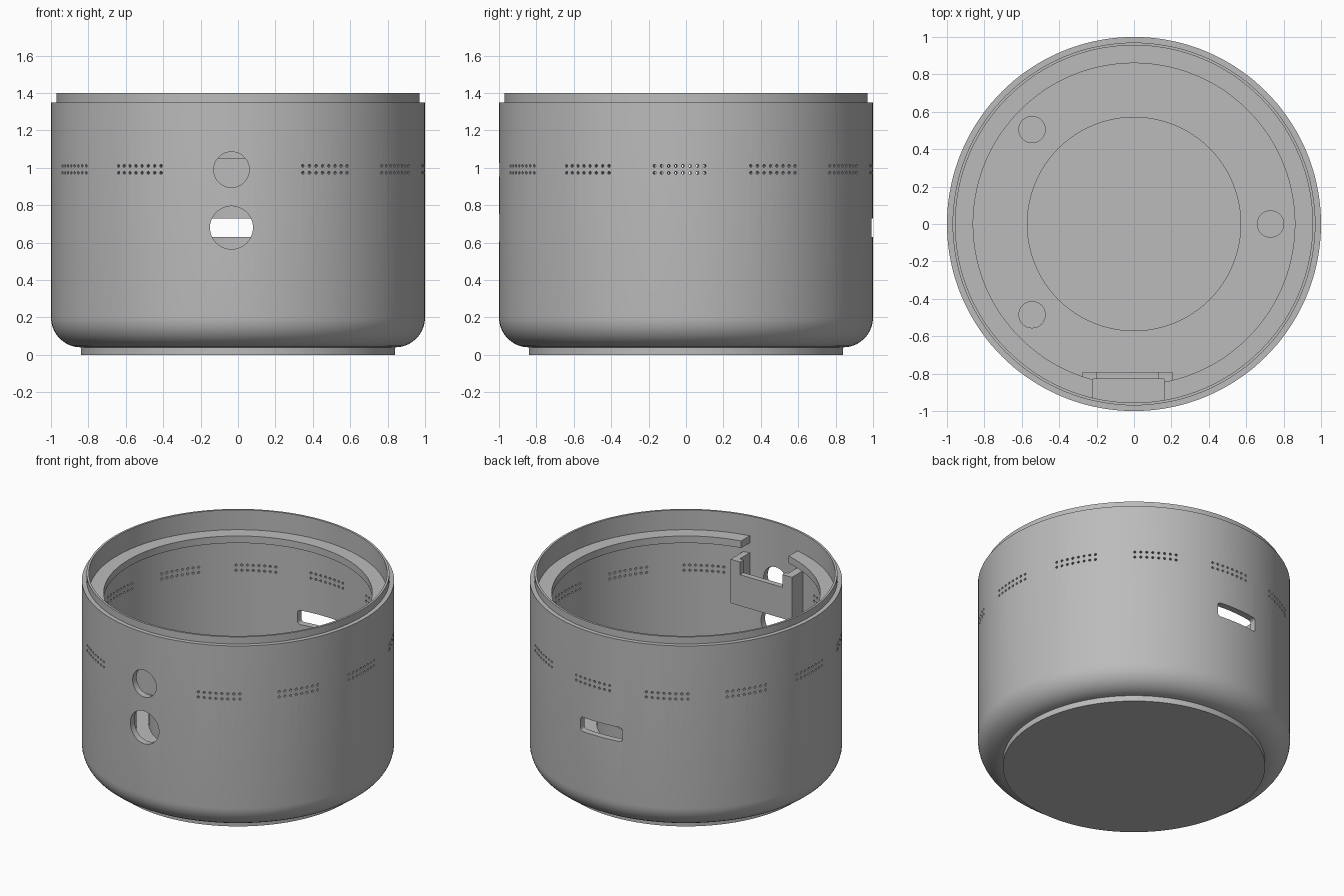
import bpy, bmesh
from math import sin, cos, radians, pi
from mathutils import Matrix, Vector

cube = bpy.data.objects.get("Cube")
if cube:
    bpy.data.objects.remove(cube, do_unlink=True)

grey = bpy.data.materials.new("plain_grey")
grey.use_nodes = True
COLOUR = (0.5, 0.5, 0.5, 1)
grey.diffuse_color = COLOUR
grey.node_tree.nodes["Principled BSDF"].inputs["Base Color"].default_value = COLOUR


def make(name, bm):
    bmesh.ops.recalc_face_normals(bm, faces=bm.faces)
    mesh = bpy.data.meshes.new(name)
    bm.to_mesh(mesh)
    bm.free()
    mesh.materials.append(grey)
    ob = bpy.data.objects.new(name, mesh)
    bpy.context.collection.objects.link(ob)
    return ob


def revolve(name, profile, closed=False, steps=144):
    """Turn an (r, z) profile around the z axis."""
    bm = bmesh.new()
    vs = [bm.verts.new((r, 0, z)) for r, z in profile]
    edges = [bm.edges.new(p) for p in zip(vs, vs[1:])]
    if closed:
        edges.append(bm.edges.new((vs[-1], vs[0])))
    bmesh.ops.spin(bm, geom=vs + edges, cent=(0, 0, 0), axis=(0, 0, 1),
                   angle=2 * pi, steps=steps, use_duplicate=False)
    bmesh.ops.remove_doubles(bm, verts=bm.verts, dist=1e-4)
    return make(name, bm)


def add_box(bm, x0, x1, y0, y1, z0, z1):
    m = Matrix.Translation(((x0 + x1) / 2, (y0 + y1) / 2, (z0 + z1) / 2))
    m = m @ Matrix.Diagonal((x1 - x0, y1 - y0, z1 - z0, 1))
    return bmesh.ops.create_cube(bm, size=1, matrix=m)["verts"]


def add_rod(bm, centre, axis, radius, depth, sides):
    rot = Vector(axis).to_track_quat("Z", "Y").to_matrix().to_4x4()
    bmesh.ops.create_cone(bm, cap_ends=True, segments=sides, radius1=radius,
                          radius2=radius, depth=depth,
                          matrix=Matrix.Translation(centre) @ rot)


def cut(ob, bm):
    """Subtract the solids in bm and bake the result."""
    cutter = make("cutter", bm)
    cutter.hide_render = True
    mod = ob.modifiers.new("cut", "BOOLEAN")
    mod.operation, mod.solver, mod.object = "DIFFERENCE", "EXACT", cutter
    dg = bpy.context.evaluated_depsgraph_get()
    mesh = bpy.data.meshes.new_from_object(ob.evaluated_get(dg))
    ob.modifiers.clear()
    ob.data = mesh
    bpy.data.objects.remove(cutter, do_unlink=True)


def smooth(ob):
    ob.data.shade_smooth()
    ob.data.set_sharp_from_angle(angle=radians(30))


WALL, FLOOR = 0.955, 0.34

# Housing: foot, rounded bottom edge, stepped rim and thick floor
arc = [(0.84 + 0.16 * sin(a), 0.2 - 0.16 * cos(a))
       for a in (radians(9 * i) for i in range(11))]
housing = revolve("housing", [(0, 0), (0.84, 0)] + arc + [
    (1, 1.35), (0.97, 1.35), (0.97, 1.4), (WALL, 1.4), (WALL, FLOOR), (0, FLOOR)])

# Front round openings and the rounded rear slot
openings = bmesh.new()
add_rod(openings, (-0.035, -1, 0.99), (0, 1, 0), 0.095, 0.3, 48)
add_rod(openings, (-0.035, -1, 0.68), (0, 1, 0), 0.115, 0.3, 48)
slot = add_box(openings, -0.19, 0.13, 0.85, 1.15, 0.63, 0.73)
corners = {e for v in slot for e in v.link_edges
           if abs(e.verts[0].co.y - e.verts[1].co.y) > 0.1}
bmesh.ops.bevel(openings, geom=list(corners), offset=0.02, segments=4,
                profile=0.5, affect="EDGES")

# Vent holes: groups of two rows, skipping the front
for group in range(12):
    if group == 9:
        continue
    for col in range(8):
        a = radians(30 * group - 2 + (col - 3.5) * 2.2)
        d = Vector((cos(a), sin(a), 0))
        for z in (0.973, 1.01):
            add_rod(openings, d * 0.98 + Vector((0, 0, z)), d, 0.008, 0.1, 10)
cut(housing, openings)
smooth(housing)

# Inner ledge with a gap above the bracket
ledge = revolve("inner_ledge", [(0.86, 1.21), (0.96, 1.21), (0.96, 1.26), (0.86, 1.26)], True)
gap = bmesh.new()
add_box(gap, -0.22, 0.16, -1.1, -0.7, 1.1, 1.35)
cut(ledge, gap)
smooth(ledge)

# Bracket: notched plate with two arms reaching the wall
bm = bmesh.new()
Z0, NOTCH, Z1 = 0.83, 1.05, 1.14
outline = [(-0.275, Z0), (0.205, Z0), (0.205, Z1), (0.13, Z1),
           (0.13, NOTCH), (-0.2, NOTCH), (-0.2, Z1), (-0.275, Z1)]
face = bm.faces.new([bm.verts.new((x, -0.83, z)) for x, z in outline])
ext = bmesh.ops.extrude_face_region(bm, geom=[face])["geom"]
bmesh.ops.translate(bm, vec=(0, 0.04, 0),
                    verts=[g for g in ext if isinstance(g, bmesh.types.BMVert)])
add_box(bm, -0.275, -0.22, -0.925, -0.83, Z0, Z1)
add_box(bm, 0.16, 0.205, -0.945, -0.83, Z0, Z1)
make("bracket", bm)

# Raised centre disc and three pegs on the floor
TOP = 0.48
for name, x, y, r, sides in (("centre_disc", 0, 0, 0.573, 96),
                             ("left_peg", 0.73, 0, 0.073, 32),
                             ("back_right_peg", -0.545, 0.505, 0.073, 32),
                             ("front_right_peg", -0.545, -0.485, 0.073, 32)):
    bm = bmesh.new()
    add_rod(bm, (x, y, (FLOOR + TOP) / 2 - 0.005), (0, 0, 1), r, TOP - FLOOR + 0.01, sides)
    smooth(make(name, bm))
